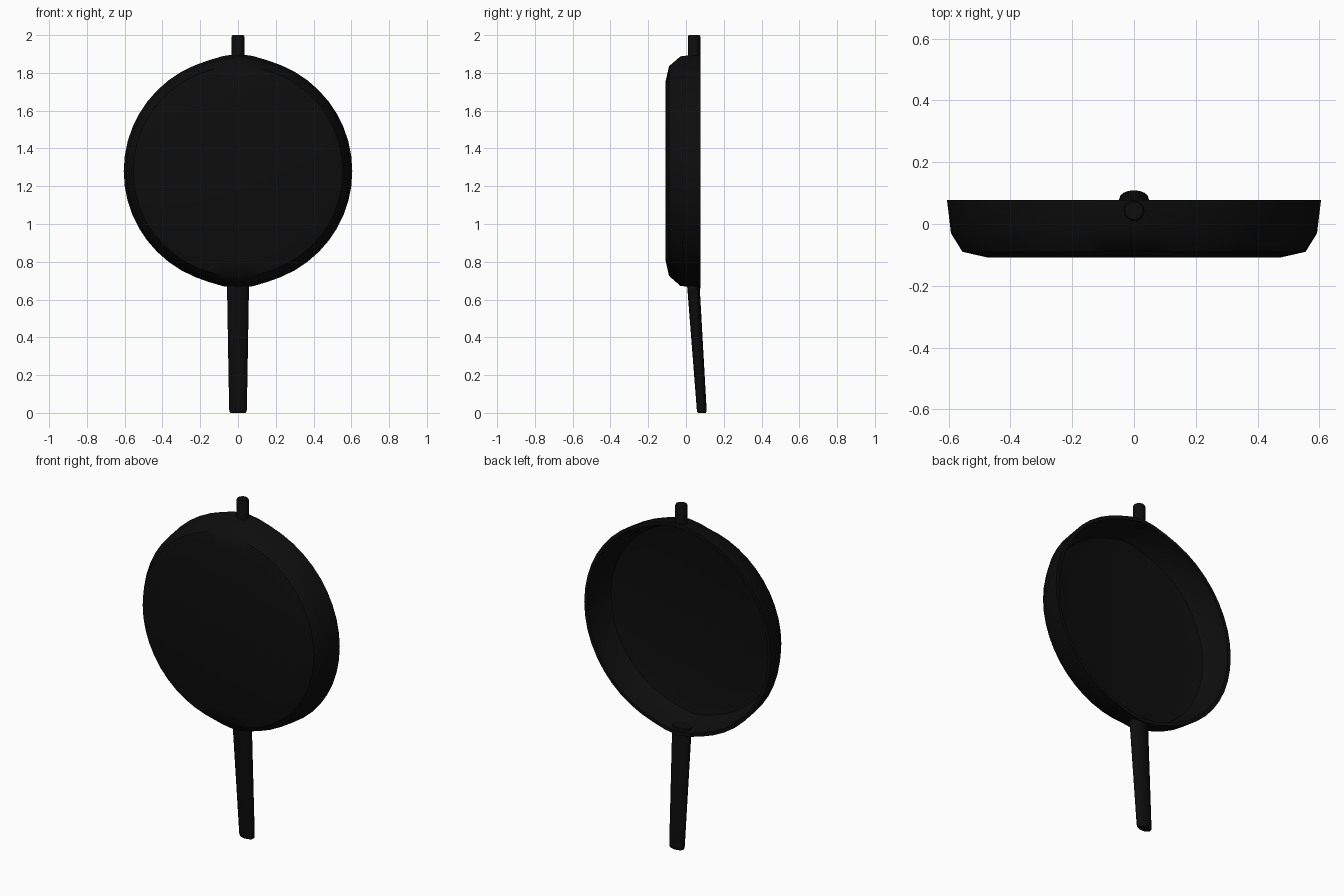
import bpy, bmesh, math

if "Cube" in bpy.data.objects:
    bpy.data.objects.remove(bpy.data.objects["Cube"])

CENTER_Z = 1.28
iron = bpy.data.materials.new("black iron")
iron.diffuse_color = (0.004, 0.004, 0.004, 1)
iron.use_nodes = True
iron.node_tree.nodes["Principled BSDF"].inputs["Base Color"].default_value = iron.diffuse_color


def loft(name, rings, angle=35):
    """Skin a list of closed rings and cap both ends."""
    bm = bmesh.new()
    loops = [[bm.verts.new(p) for p in ring] for ring in rings]
    n = len(loops[0])
    for a, b in zip(loops, loops[1:]):
        for i in range(n):
            j = (i + 1) % n
            bm.faces.new((a[i], a[j], b[j], b[i]))
    bm.faces.new(loops[0])
    bm.faces.new(loops[-1])
    bmesh.ops.recalc_face_normals(bm, faces=bm.faces)
    mesh = bpy.data.meshes.new(name)
    bm.to_mesh(mesh)
    bm.free()
    mesh.materials.append(iron)
    obj = bpy.data.objects.new(name, mesh)
    bpy.context.collection.objects.link(obj)
    bpy.ops.object.select_all(action='DESELECT')
    obj.select_set(True)
    bpy.context.view_layer.objects.active = obj
    bpy.ops.object.shade_smooth_by_angle(angle=math.radians(angle))
    return obj


def pan_ring(r, y, n=48):
    """Circle facing y, drawn out a little where handle and stub join."""
    pts = []
    for i in range(n):
        a = 2 * math.pi * i / n
        x, z = r * math.cos(a), r * math.sin(a)
        if y > -0.08:
            z *= 1 + 0.026 * math.exp(-(x / 0.11) ** 2)
        pts.append((x, y, CENTER_Z + z))
    return pts


def bar_ring(z, y, hx, hy, n=16):
    """Rounded cross-section of a vertical bar."""
    return [(hx * math.cos(2 * math.pi * i / n),
             y + hy * math.sin(2 * math.pi * i / n), z) for i in range(n)]


# Pan body: outer base, wall, rim, inner wall, cooking floor
profile = [(0.475, -0.108), (0.555, -0.09), (0.592, -0.03), (0.605, 0.078),
           (0.585, 0.078), (0.571, -0.025), (0.537, -0.072), (0.465, -0.088)]
loft("pan_body", [pan_ring(r, y) for r, y in profile], 40)

# Tapered handle leaning backwards towards its tip
handle = [(0.70, 0.037, 0.058, 0.033), (0.66, 0.040, 0.058, 0.033),
          (0.02, 0.083, 0.047, 0.026), (0.006, 0.084, 0.045, 0.025),
          (0.0, 0.084, 0.038, 0.020)]
loft("handle", [bar_ring(*s) for s in handle], 40)

# Short helper stub opposite the handle
stub = [(1.87, 0.043, 0.034, 0.033), (1.99, 0.043, 0.034, 0.033),
        (2.0, 0.043, 0.030, 0.029)]
loft("helper_stub", [bar_ring(*s) for s in stub], 40)
